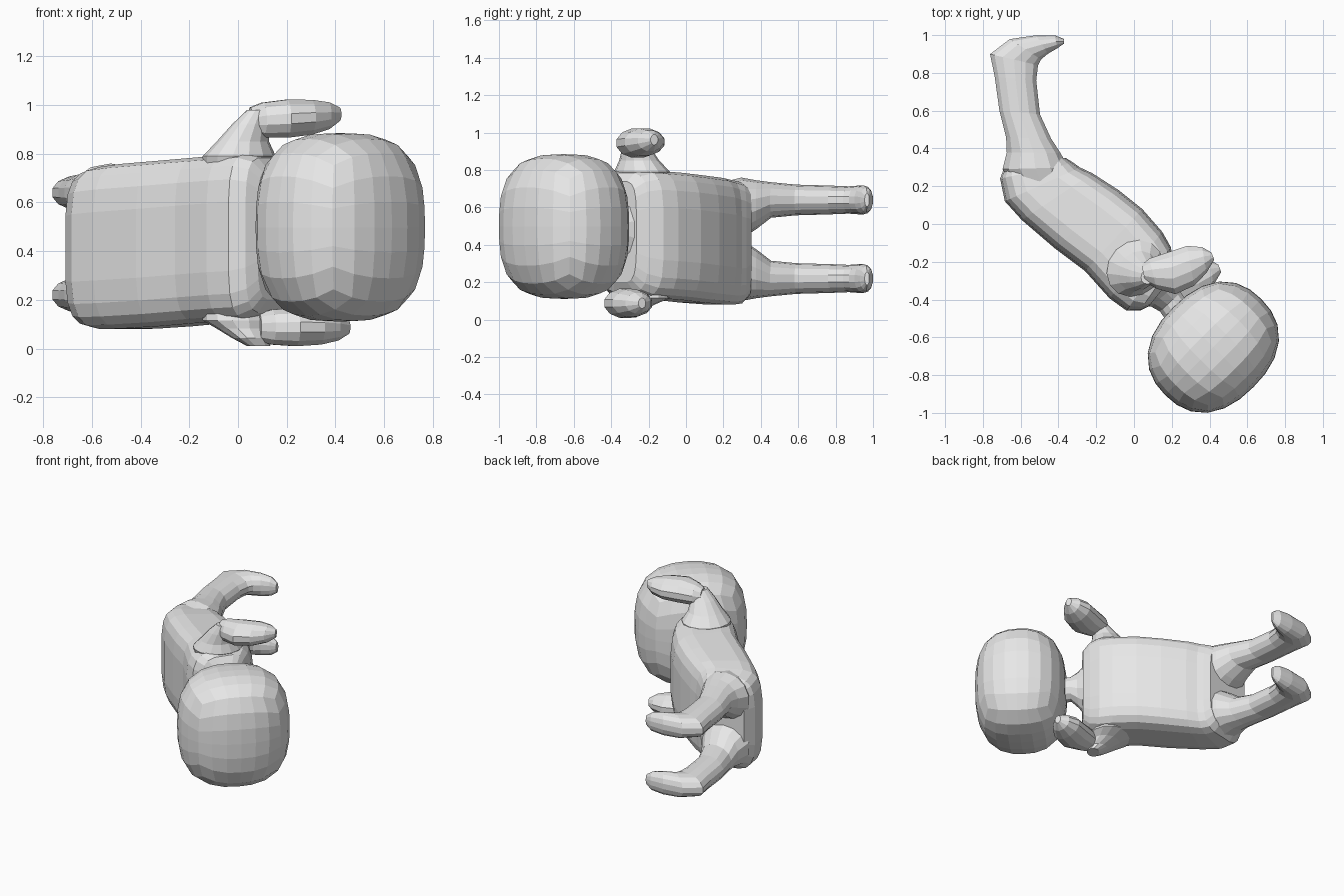
import bpy, bmesh, math
from mathutils import Vector, Matrix

cube = bpy.data.objects.get("Cube")
if cube:
    bpy.data.objects.remove(cube)

grey = bpy.data.materials.new("plain_grey")
grey.use_nodes = True
grey.diffuse_color = (0.8, 0.8, 0.8, 1)
grey.node_tree.nodes["Principled BSDF"].inputs["Base Color"].default_value = (0.8, 0.8, 0.8, 1)


def finish(bm, name):
    bmesh.ops.recalc_face_normals(bm, faces=bm.faces)
    mesh = bpy.data.meshes.new(name)
    bm.to_mesh(mesh)
    bm.free()
    mesh.materials.append(grey)
    obj = bpy.data.objects.new(name, mesh)
    bpy.context.collection.objects.link(obj)
    return obj


def upright(x0, y0, x1, y1, z, half):
    """Upright cross-section between two plan points."""
    return (Vector(((x0 + x1) / 2, (y0 + y1) / 2, z)),
            Vector(((x1 - x0) / 2, (y1 - y0) / 2, 0)), Vector((0, 0, half)))


def level(x, y, z, across, along):
    """Horizontal cross-section, turned to follow the slanted torso."""
    return (Vector((x, y, z)), Vector((1, 1, 0)).normalized() * across,
            Vector((1, -1, 0)).normalized() * along)


def loft(name, sections, sides=16, power=2.0):
    """Skin a row of superellipse sections and cap both ends."""
    bm = bmesh.new()
    rings = []
    for centre, u, v in sections:
        ring = []
        for i in range(sides):
            a = math.tau * (i + 0.5) / sides
            c, s = math.cos(a), math.sin(a)
            ring.append(bm.verts.new(centre
                        + u * math.copysign(abs(c) ** (2 / power), c)
                        + v * math.copysign(abs(s) ** (2 / power), s)))
        rings.append(ring)
    for r, t in zip(rings, rings[1:]):
        for i in range(sides):
            j = (i + 1) % sides
            bm.faces.new((r[i], r[j], t[j], t[i]))
    bm.faces.new(rings[0])
    bm.faces.new(rings[-1])
    return finish(bm, name)


# Head: a cube grid swollen into a rounded block, shallow along the body
bm = bmesh.new()
bmesh.ops.create_cube(bm, size=2)
bmesh.ops.subdivide_edges(bm, edges=bm.edges[:], cuts=5, use_grid_fill=True)
for vert in bm.verts:
    x, y, z = (math.tan(c * math.pi / 4) for c in vert.co)
    flat = (abs(x) ** 2.35 + abs(y) ** 2.35) ** (1 / 2.35)
    size = (flat ** 2.9 + abs(z) ** 2.9) ** (1 / 2.9)
    vert.co = Vector((x * 0.3, y * 0.36, z * 0.387)) / size
bmesh.ops.rotate(bm, verts=bm.verts, cent=(0, 0, 0), matrix=Matrix.Rotation(math.radians(-45), 3, "Z"))
bmesh.ops.translate(bm, verts=bm.verts, vec=(0.42, -0.652, 0.498))
finish(bm, "head")

# Torso: boxy, from the bent hips to the shoulders
loft("torso", [
    upright(-0.68, 0.32, -0.36, 0.35, 0.42, 0.29),
    upright(-0.71, 0.24, -0.32, 0.325, 0.41, 0.325),
    upright(-0.685, 0.12, -0.285, 0.30, 0.413, 0.335),
    upright(-0.595, 0.02, -0.22, 0.27, 0.42, 0.34),
    upright(-0.42, -0.13, -0.08, 0.18, 0.432, 0.342),
    upright(-0.26, -0.25, 0.045, 0.08, 0.445, 0.342),
    upright(-0.13, -0.395, 0.15, -0.04, 0.455, 0.342),
    upright(-0.04, -0.46, 0.195, -0.12, 0.46, 0.342),
    upright(0.03, -0.46, 0.21, -0.20, 0.465, 0.32),
    upright(0.08, -0.435, 0.215, -0.265, 0.47, 0.27)], 20, 4.2)

# Neck: narrow waist flaring at both ends
loft("neck", [
    upright(0.03, -0.44, 0.20, -0.24, 0.48, 0.20),
    upright(0.09, -0.44, 0.22, -0.32, 0.485, 0.13),
    upright(0.135, -0.465, 0.25, -0.36, 0.49, 0.085),
    upright(0.16, -0.50, 0.27, -0.39, 0.49, 0.085),
    upright(0.17, -0.545, 0.32, -0.40, 0.495, 0.12),
    upright(0.20, -0.62, 0.40, -0.44, 0.50, 0.17)], 12)

for side, up in (("left", 1), ("right", -1)):
    # Leg with the foot turned forward
    z = 0.43 + 0.21 * up
    leg = [upright(-0.62, 0.16, -0.34, 0.20, 0.43 + 0.16 * up, 0.14),
           upright(-0.70, 0.29, -0.345, 0.30, 0.43 + 0.165 * up, 0.165),
           upright(-0.677, 0.38, -0.385, 0.375, 0.43 + 0.185 * up, 0.13),
           upright(-0.68, 0.46, -0.435, 0.45, z, 0.095),
           upright(-0.715, 0.60, -0.495, 0.58, z, 0.082),
           upright(-0.74, 0.78, -0.515, 0.76, z, 0.077),
           upright(-0.765, 0.90, -0.505, 0.84, z, 0.073),
           upright(-0.66, 0.98, -0.49, 0.87, z, 0.077),
           upright(-0.52, 1.00, -0.455, 0.90, z, 0.077),
           upright(-0.42, 1.00, -0.405, 0.93, z, 0.065),
           upright(-0.37, 0.98, -0.37, 0.955, z, 0.035)]
    loft(side + "_leg", leg, 14, 2.15)

    # Shoulder tapering out to the elbow
    base, rise = (0.79, 1.0) if up > 0 else (0.115, -0.55)
    dy = 0 if up > 0 else -0.045
    loft(side + "_shoulder", [
        level(-0.01, -0.22, base - 0.10 * up, 0.14, 0.12),
        level(0.005, -0.235, base, 0.16, 0.14),
        level(0.02, -0.25 + dy / 2, base + 0.06 * rise, 0.115, 0.10),
        level(0.05, -0.265 + dy, base + 0.13 * rise, 0.08, 0.07),
        level(0.085, -0.27 + dy, base + 0.19 * rise, 0.055, 0.04)], 14)

    # Forearm: a flattened, rounded mitten shape
    dx, dy, z, lift = (0, 0, 0.932, 0.006) if up > 0 else (0.037, -0.065, 0.088, 0)
    outline = [(0.06, -0.31, 0.04, -0.215, 0.06),
               (0.12, -0.345, 0.08, -0.18, 0.074),
               (0.22, -0.375, 0.18, -0.145, 0.081),
               (0.32, -0.33, 0.28, -0.112, 0.074),
               (0.385, -0.26, 0.36, -0.12, 0.057),
               (0.425, -0.19, 0.41, -0.15, 0.028)]
    loft(side + "_forearm", [
        upright(a + dx, b + dy, c + dx, d + dy, z + lift * i, h)
        for i, (a, b, c, d, h) in enumerate(outline)], 12)
